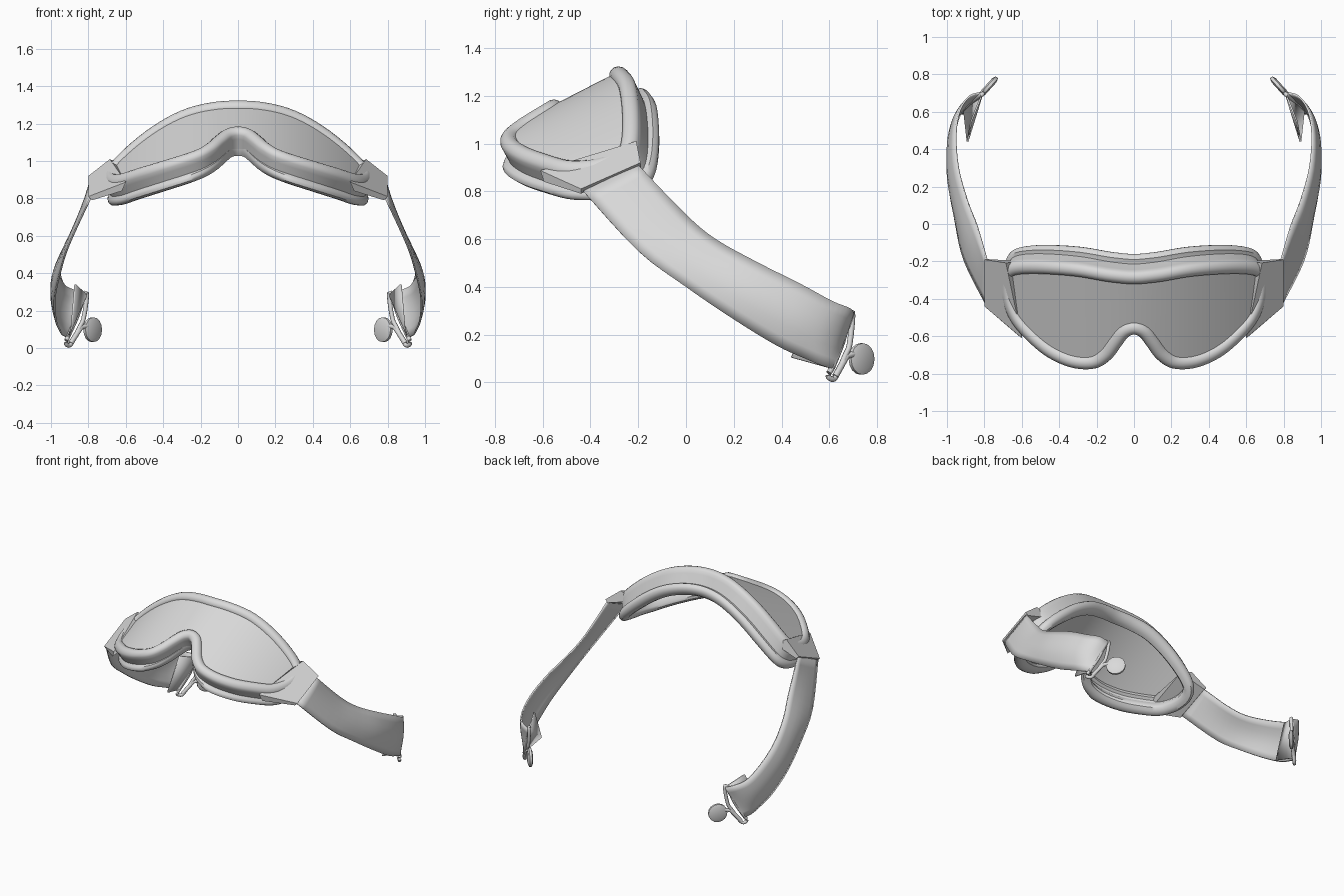
import bpy, bmesh, math
from mathutils import Vector

if "Cube" in bpy.data.objects:
    bpy.data.objects.remove(bpy.data.objects["Cube"])

grey = bpy.data.materials.new("light_grey")
grey.diffuse_color = (0.7, 0.7, 0.7, 1)
grey.use_nodes = True
grey.node_tree.nodes["Principled BSDF"].inputs["Base Color"].default_value = grey.diffuse_color


def make(name, verts, faces, angle=35, mirror=False, thick=0):
    me = bpy.data.meshes.new(name)
    me.from_pydata([tuple(v) for v in verts], [], faces)
    bm = bmesh.new()
    bm.from_mesh(me)
    bmesh.ops.recalc_face_normals(bm, faces=bm.faces)
    bm.to_mesh(me)
    bm.free()
    me.materials.append(grey)
    ob = bpy.data.objects.new(name, me)
    bpy.context.collection.objects.link(ob)
    if thick:
        m = ob.modifiers.new("thickness", 'SOLIDIFY')
        m.thickness, m.offset = thick, 0
    if mirror:
        ob.modifiers.new("mirror", 'MIRROR')
    bpy.context.view_layer.objects.active = ob
    ob.select_set(True)
    bpy.ops.object.shade_smooth_by_angle(angle=math.radians(angle))
    ob.select_set(False)
    return ob


def spline(pts, n, cyclic=False):
    """Catmull-Rom samples through the points."""
    p = [Vector(q) for q in pts]
    c, out = len(p), []
    for i in range(c if cyclic else c - 1):
        if cyclic:
            a, b, d, e = (p[(i + k) % c] for k in (-1, 0, 1, 2))
        else:
            a, b, d, e = p[max(i - 1, 0)], p[i], p[i + 1], p[min(i + 2, c - 1)]
        for k in range(n):
            t = k / n
            out.append(0.5 * (2 * b + (d - a) * t + (2 * a - 5 * b + 4 * d - e) * t * t
                              + (3 * b - a - 3 * d + e) * t ** 3))
    return out if cyclic else out + [p[-1]]


# Goggle face: a curved shield, tilted back; u = x, v = up the face, n = outward
C, S = 0.890, 0.456


def curve(v):
    return .7 - .25 * (.25 - v)


def height(x, v):
    return 1.287 - curve(v) * x * x


def world(x, v, n):
    return Vector((x, C * v - S * n, S * v + C * n))


def face_v(x, y):
    v = 0
    for _ in range(8):
        v = (y + S * height(x, v)) / C
    return v


half = [(0, -.29), (.12, -.28), (.3, -.25), (.48, -.235), (.63, -.238), (.685, -.275),
        (.685, -.38), (.64, -.5), (.555, -.6), (.45, -.685), (.33, -.737), (.22, -.742),
        (.15, -.70), (.1, -.635), (.055, -.58), (0, -.56)]
half = [(x, face_v(x, y)) for x, y in half]
outline = spline(half + [(-x, v) for x, v in half[-2:0:-1]], 5, True)


def sweep(name, profile, foam=False):
    """Sweep a closed (offset, depth) section around the outline."""
    verts, faces, N, M = [], [], len(outline), len(profile)
    for i, p in enumerate(outline):
        t = (outline[(i + 1) % N] - outline[i - 1]).normalized()
        out = Vector((-t.y, t.x))
        s = 2 * curve(p.y) * p.x
        L = math.sqrt(1 + s * s)
        depth_dir = (Vector((s / L, 0, 1 / L)) + Vector((0, 0, 1))).normalized()
        f = g = 1.0
        if foam:
            f = 1 - .3 * (p.x / .65) ** 2
            g = .74 + .26 * max(0, min(1, p.y / .3))
            if p.y < 0.13:
                f *= min(1, 0.1 + (abs(p.x) / .3) ** 2)
        for o, d in profile:
            if o > .03:
                o = .03 + (o - .03) * f
            q = Vector((p.x + o * out.x / L, p.y + o * out.y,
                        height(p.x, p.y) - s * o * out.x / L)) + depth_dir * d * g
            verts.append(world(*q))
    for i in range(N):
        for j in range(M):
            a, b = i * M, (i + 1) % N * M
            faces.append((a + j, a + (j + 1) % M, b + (j + 1) % M, b + j))
    return make(name, verts, faces, 40)


sweep("rim_frame", [(-.035, -.03), (-.037, -.005), (-.03, .01), (-.016, .02), (0, .024),
                    (.016, .02), (.03, .01), (.037, -.005), (.036, -.03), (.034, -.1),
                    (.005, -.1), (-.012, -.03)])
sweep("face_foam", [(.028, -.10), (.06, -.103), (.073, -.118), (.076, -.135), (.066, -.155),
                    (.045, -.172), (.015, -.178), (-.01, -.172), (-.02, -.15), (-.012, -.08)], True)

# Lens: straight columns across the curved shield
dense = spline(half, 5)
tip = max(range(len(dense)), key=lambda i: dense[i].x)


def edge(pts, x):
    for a, b in zip(pts, pts[1:]):
        if min(a.x, b.x) <= x <= max(a.x, b.x) and a.x != b.x:
            return a.y + (b.y - a.y) * (x - a.x) / (b.x - a.x)
    return pts[0].y


verts, faces, cols = [], [], 60
xm = dense[tip].x - 0.002
for i in range(cols + 1):
    x = xm * math.sin(math.pi * (i / cols - .5))
    for pts in (dense[:tip + 1], dense[tip:]):
        v = edge(pts, abs(x))
        verts.append(world(x, v, height(x, v)))
    if i:
        k = 2 * i
        faces.append((k - 2, k - 1, k + 1, k))
make("lens", verts, faces, 40)

# Side brackets joining the frame to the strap
top = [(.685, -.208, 1.01), (.8, -.19, .92), (.8, -.44, .81), (.6, -.61, .887)]
low = [(.58, -.2, .96), (.78, -.188, .90), (.78, -.44, .79), (.62, -.595, .84)]
make("strap_bracket", top + low,
     [(0, 1, 2, 3), (4, 5, 6, 7)] + [(i, (i + 1) % 4, (i + 1) % 4 + 4, i + 4) for i in range(4)],
     25, True)

# Strap: upper and lower edges with a slight outward bow between them
upper = spline([(.785, -.2, .91), (.84, -.01, .71), (.89, .12, .6), (.94, .3, .5),
                (.953, .48, .41), (.93, .61, .34), (.875, .685, .31), (.81, .70, .285)], 4)
lower = spline([(.79, -.43, .80), (.905, -.2, .55), (.952, 0, .4), (.98, .2, .265),
                (.975, .38, .155), (.955, .5, .10), (.937, .57, .07), (.91, .62, .055)], 4)
verts, faces, R = [], [], 6
for i, (a, b) in enumerate(zip(upper, lower)):
    bow = 0.032 * math.sin(math.pi * i / (len(upper) - 1))
    for j in range(R + 1):
        p = a.lerp(b, j / R)
        p.x += bow * math.sin(math.pi * j / R)
        verts.append(p)
for i in range(len(upper) - 1):
    for j in range(R):
        k = i * (R + 1) + j
        faces.append((k, k + 1, k + R + 2, k + R + 1))
make("strap", verts, faces, 40, True, 0.01)

# Folded strap end behind the buckle
make("strap_flap", [(.81, .70, .285), (.91, .62, .055), (.89, .44, .105), (.87, .55, .34)],
     [(0, 1, 2, 3)], 30, True, 0.01)


def tube(name, pts, r, cyclic=False):
    pts = [Vector(p) for p in pts]
    side = Vector((.74, .67, 0))
    verts, faces, n, m = [], [], len(pts), 8
    for i, p in enumerate(pts):
        a = pts[(i - 1) % n] if cyclic else pts[max(i - 1, 0)]
        b = pts[(i + 1) % n] if cyclic else pts[min(i + 1, n - 1)]
        up = (b - a).normalized().cross(side).normalized()
        for k in range(m):
            w = 2 * math.pi * k / m
            verts.append(p + r * (side * math.cos(w) + up * math.sin(w)))
    for i in range(n if cyclic else n - 1):
        for k in range(m):
            a, b = i * m, (i + 1) % n * m
            faces.append((a + k, a + (k + 1) % m, b + (k + 1) % m, b + k))
    if not cyclic:
        faces += [tuple(range(m)), tuple(range((n - 1) * m, n * m))]
    return make(name, verts, faces, 50, True)


# Wire buckle: a loop holding the strap end and an arm to the disc
tube("buckle_loop", spline([(.92, .595, .03), (.91, .61, .014), (.89, .628, .025),
                            (.845, .668, .115), (.825, .685, .16), (.808, .697, .28),
                            (.822, .685, .285), (.86, .655, .17), (.905, .615, .07)], 3, True), .012)
tube("buckle_arm", [(.895, .625, .025), (.84, .672, .11), (.80, .708, .12)], .014)

# Round buckle disc, thin across the strap direction
center, along, across = Vector((.777, .735, .098)), Vector((-.67, .74, 0)), Vector((.74, .67, 0))
verts, faces, n = [], [], 16
for off, r in ((-.016, .045), (-.008, .066), (.008, .066), (.016, .045)):
    for k in range(n):
        w = 2 * math.pi * k / n
        verts.append(center + across * off + r * (along * math.cos(w) + Vector((0, 0, math.sin(w)))))
for i in range(3):
    for k in range(n):
        faces.append((i * n + k, i * n + (k + 1) % n, (i + 1) * n + (k + 1) % n, (i + 1) * n + k))
faces += [tuple(range(n)), tuple(range(3 * n, 4 * n))]
make("buckle_disc", verts, faces, 50, True)
